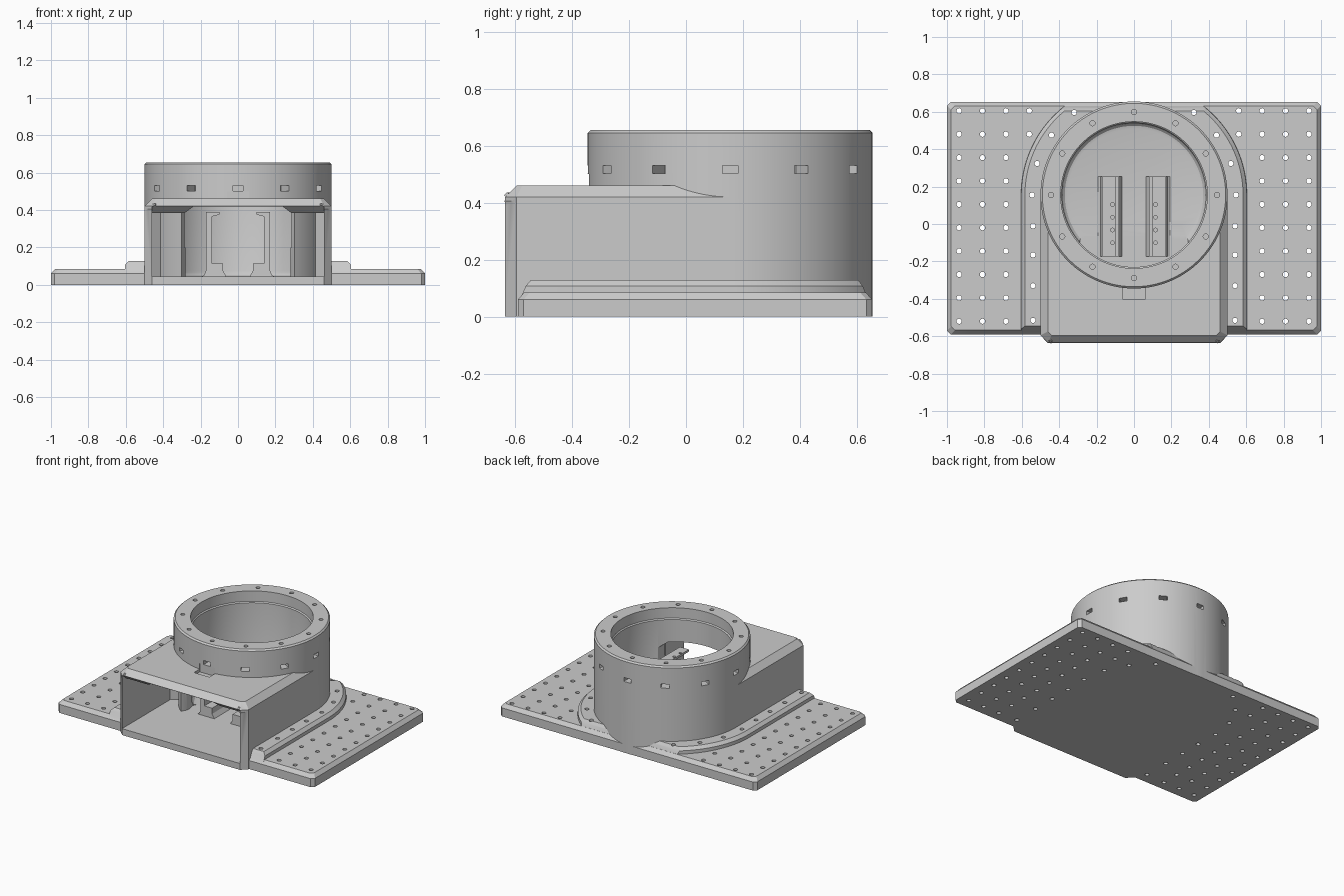
import bpy
import bmesh
from math import sin, cos, pi, radians, asin

if "Cube" in bpy.data.objects:
    bpy.data.objects.remove(bpy.data.objects["Cube"], do_unlink=True)

grey = bpy.data.materials.new("plain grey")
grey.use_nodes = True
COLOUR = (0.6, 0.6, 0.6, 1)
grey.diffuse_color = COLOUR
grey.node_tree.nodes["Principled BSDF"].inputs["Base Color"].default_value = COLOUR

CY = 0.155       # drum axis
FLOOR = 0.045    # inner floor height


def add_loft(bm, loops):
    """Closed solid through matching loops of points."""
    rings = [[bm.verts.new(p) for p in loop] for loop in loops]
    n = len(rings[0])
    for a, b in zip(rings, rings[1:]):
        for i in range(n):
            j = (i + 1) % n
            bm.faces.new((a[i], a[j], b[j], b[i]))
    bm.faces.new(rings[0][::-1])
    bm.faces.new(rings[-1])


def make(name, *solids):
    bm = bmesh.new()
    for loops in solids:
        add_loft(bm, loops)
    bmesh.ops.recalc_face_normals(bm, faces=bm.faces)
    mesh = bpy.data.meshes.new(name)
    bm.to_mesh(mesh)
    bm.free()
    mesh.materials.append(grey)
    ob = bpy.data.objects.new(name, mesh)
    bpy.context.collection.objects.link(ob)
    return ob


def level(outline, z):
    return [(x, y, z) for x, y in outline]


def circle(r, x=0, y=CY, n=128):
    return [(x + r * cos(2 * pi * i / n), y + r * sin(2 * pi * i / n)) for i in range(n)]


def lathe(profile):
    return [level(circle(r), z) for r, z in profile]


def peg(x, y, r, z0, z1):
    c = circle(r, x, y, 16)
    return [level(c, z0), level(c, z1)]


def sweep(profile, axis, lo, hi):
    """Profile of (across, z) pushed along x or y."""
    if axis == "x":
        return [[(t, a, z) for a, z in profile] for t in (lo, hi)]
    return [[(a, t, z) for a, z in profile] for t in (lo, hi)]


def both(half):
    """Complete an outline with its mirror image in x."""
    return half + [(-x, y) for x, y in reversed(half)]


def combine(target, other, operation):
    mod = target.modifiers.new("join", "BOOLEAN")
    mod.operation, mod.solver, mod.object = operation, "EXACT", other
    graph = bpy.context.evaluated_depsgraph_get()
    mesh = bpy.data.meshes.new_from_object(target.evaluated_get(graph))
    target.modifiers.remove(mod)
    target.data = mesh
    bpy.data.objects.remove(other, do_unlink=True)


# Base plate with chamfered rim
def plate(d):
    x, y0, y1, c = 1 - d, -0.59 + d, 0.653 - d, 0.02
    return both([(x - c, y0), (x, y0 + c), (x, y1 - c), (x - c, y1)])


body = make("mount_body", [level(plate(0), 0), level(plate(0), 0.06), level(plate(0.022), 0.085)])


# Raised flange following the drum and housing
def flange(r, front, back):
    end = asin((back - CY) / r)
    arc = [(r * cos(end * i / 24), CY + r * sin(end * i / 24)) for i in range(25)]
    return both([(r, front)] + arc)


combine(body, make("flange", [level(flange(0.605, -0.588, 0.645), 0.05),
                              level(flange(0.603, -0.562, 0.62), 0.108),
                              level(flange(0.583, -0.545, 0.605), 0.128)]), "UNION")

# Front housing with chamfered roof and corners
wall = both([(0.5, CY), (0.5, -0.595), (0.46, -0.635)])
roof = both([(0.46, CY), (0.46, -0.575), (0.44, -0.595)])
combine(body, make("housing", [level(wall, 0), level(wall, 0.42), level(roof, 0.46)]), "UNION")

# Pointed corner tips under the roof
for s in (-1, 1):
    wide = [(s * 0.485, -0.612), (s * 0.44, -0.657), (s * 0.41, -0.62)]
    small = [(s * 0.455, -0.625), (s * 0.445, -0.63), (s * 0.44, -0.62)]
    combine(body, make("tip", [level(small, 0.375), level(wide, 0.405), level(small, 0.435)]), "UNION")

# Round drum
combine(body, make("drum", lathe([(0.5, 0), (0.5, 0.645), (0.49, 0.655)])), "UNION")

# Front cavity wrapping the drum wall
arc = [(0.47 * cos(radians(a)), CY + 0.47 * sin(radians(a))) for a in range(-28, -51, -2)]
cavity = both([(0.46, -0.8), (0.46, -0.1)] + arc + [(0.283, -0.17), (0.28, -0.14), (0.29, -0.09), (0.25, 0)])
combine(body, make("cavity", [level(cavity, FLOOR), level(cavity, 0.385)]), "DIFFERENCE")

# Flared mouth and raised centre of the opening
mouth = [(-0.66, 0.2), (-0.66, 0.444), (-0.583, 0.378), (-0.583, 0.2)]
combine(body, make("mouth", sweep(mouth, "x", -0.459, 0.459)), "DIFFERENCE")
centre = [(-0.285, 0.2), (-0.285, 0.384), (-0.24, 0.418), (0.24, 0.418), (0.285, 0.384), (0.285, 0.2)]
combine(body, make("centre", sweep(centre, "y", -0.7, 0.0)), "DIFFERENCE")

# Bore with a rounded floor and a stepped lip
bore = [(0.355, FLOOR), (0.37, 0.049), (0.381, 0.06), (0.385, 0.075),
        (0.385, 0.575), (0.392, 0.582), (0.392, 0.7)]
combine(body, make("bore", lathe(bore)), "DIFFERENCE")

# Shallow notch in the roof
notch = [(-0.405, 0.44), (-0.405, 0.5), (-0.34, 0.5), (-0.34, 0.44)]
combine(body, make("notch", sweep(notch, "x", -0.06, 0.06)), "DIFFERENCE")

# Through holes of the plate and flange
spots = [(x, 0.605 - 0.125 * i) for x in (0.685, 0.81, 0.935) for i in range(10)]
spots += [(0.56, 0.605), (0.56, 0.48)]
spots += [(0.54, y) for y in (-0.515, -0.33, -0.165, -0.01)]
spots += [(0.545 * cos(radians(a)), CY + 0.545 * sin(radians(a))) for a in (0, 18, 36, 54)]
pegs = [peg(s * x, y, 0.014, -0.1, 0.2) for x, y in spots for s in (-1, 1)]
combine(body, make("pegs", *pegs), "DIFFERENCE")

# Nut slots around the drum, and screw holes in its rim
slots, screws = [], []
for k in range(12):
    c, s = cos(k * pi / 6), sin(k * pi / 6)
    block = [(0.415, -0.027), (0.55, -0.027), (0.55, 0.027), (0.415, 0.027)]
    outline = [(u * c - v * s, CY + u * s + v * c) for u, v in block]
    slots.append([level(outline, 0.502), level(outline, 0.53)])
    screws.append(peg(0.443 * c, CY + 0.443 * s, 0.014, 0.515, 0.7))
combine(body, make("slots", *slots), "DIFFERENCE")
combine(body, make("screws", *screws), "DIFFERENCE")

# Facing channel rails on the floor of the bore
channel = [(0.2, 0.04), (0.18, 0.053), (0.17, 0.08), (0.17, 0.39), (0.1, 0.39), (0.1, 0.375),
           (0.14, 0.365), (0.14, 0.115), (0.08, 0.115), (0.08, 0.075), (0.06, 0.04)]
rails = []
for side, s in (("left", 1), ("right", -1)):
    rail = make(side + "_rail", sweep([(s * x, z) for x, z in channel], "y", -0.175, 0.255))
    holes = [peg(s * 0.115, -0.1 + 0.068 * i, 0.01, 0.3, 0.5) for i in range(4)]
    combine(rail, make("rail_holes", *holes), "DIFFERENCE")
    rails.append(rail)

# Smooth the round surfaces and keep the edges sharp
for ob in [body] + rails:
    bpy.ops.object.select_all(action="DESELECT")
    ob.select_set(True)
    bpy.context.view_layer.objects.active = ob
    bpy.ops.object.shade_smooth_by_angle(angle=radians(25))
